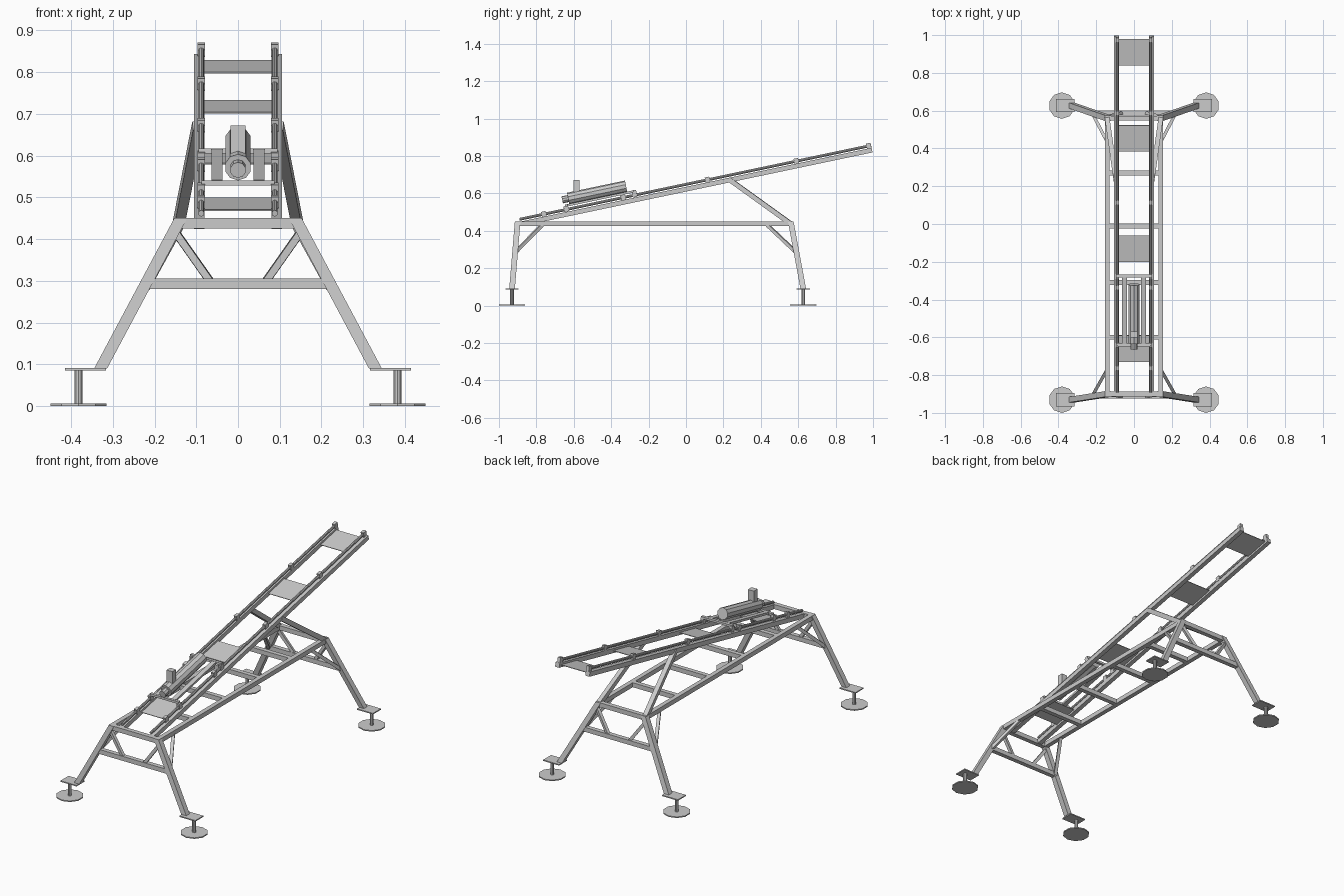
import bpy, bmesh, math
from mathutils import Vector

if "Cube" in bpy.data.objects:
    bpy.data.objects.remove(bpy.data.objects["Cube"])

metal = bpy.data.materials.new("grey metal")
metal.diffuse_color = (0.6, 0.6, 0.6, 1)
metal.use_nodes = True
metal.node_tree.nodes["Principled BSDF"].inputs["Base Color"].default_value = metal.diffuse_color


def sweep(name, p, q, w, h, sides=4, level=False):
    """Bar from p to q; level=True keeps both end cuts horizontal."""
    p, q = Vector(p), Vector(q)
    d = (q - p).normalized()
    if level:
        u, v = Vector((1, 0, 0)), Vector((0, 1, 0))
    else:
        u = d.cross(Vector((0, 0, 1)))
        u = u.normalized() if u.length > 1e-4 else Vector((1, 0, 0))
        v = u.cross(d)
    if sides == 4:
        sec = [(-w / 2, -h / 2), (w / 2, -h / 2), (w / 2, h / 2), (-w / 2, h / 2)]
    else:
        sec = [(w / 2 * math.sin(2 * math.pi * i / sides),
                h / 2 * math.cos(2 * math.pi * i / sides)) for i in range(sides)]
    bm = bmesh.new()
    a = [bm.verts.new(p + u * x + v * y) for x, y in sec]
    b = [bm.verts.new(q + u * x + v * y) for x, y in sec]
    bm.faces.new(a)
    bm.faces.new(b)
    for i in range(sides):
        j = (i + 1) % sides
        bm.faces.new((a[i], a[j], b[j], b[i]))
    bmesh.ops.recalc_face_normals(bm, faces=bm.faces)
    me = bpy.data.meshes.new(name)
    bm.to_mesh(me)
    bm.free()
    me.materials.append(metal)
    ob = bpy.data.objects.new(name, me)
    bpy.context.collection.objects.link(ob)
    return ob


def track(x, y, h=0.0):
    """Point on the inclined track at y, raised by h."""
    return (x, y, 0.83 + (y - 0.99) * 0.21 + h)


T = 0.025      # main tube size
X = 0.142      # table rail position
Z = 0.4375     # table rail height
ROD = 0.026    # guide rod height above track beam
BAR = 0.047    # carriage height above track beam

# Table: long rails and rungs
for s in (-1, 1):
    sweep("table_rail", (s * X, -0.91, Z), (s * X, 0.573, Z), T, T)
for y in (-0.9, -0.6, -0.31, -0.01, 0.27, 0.56):
    sweep("table_rung", (-X, y, Z), (X, y, Z), T, T)

# Leg frames: top y, foot y, lower beam y, side brace y on the rail
for end, yt, yf, yb, yr in (("front", -0.9, -0.93, -0.912, -0.77),
                            ("rear", 0.56, 0.627, 0.588, 0.435)):
    sweep(end + "_lower_beam", (-0.217, yb, 0.2925), (0.217, yb, 0.2925), T, T)
    for s in (-1, 1):
        sweep(end + "_leg", (s * 0.137, yt, 0.45), (s * 0.329, yf, 0.09),
              0.031, 0.03, level=True)
        sweep(end + "_diagonal", (s * 0.152, yt + (yb - yt) * 0.2, 0.42),
              (s * 0.064, yb, 0.295), 0.017, 0.017)
        sweep(end + "_side_brace", (s * 0.222, yb, 0.285), (s * X, yr, 0.43),
              0.017, 0.017)
        # Foot: top plate, post and ten-sided pad
        sweep(end + "_foot_plate", (s * 0.365, yf, 0.085), (s * 0.365, yf, 0.091),
              0.098, 0.07, level=True)
        sweep(end + "_foot_post", (s * 0.382, yf, 0.005), (s * 0.382, yf, 0.086),
              0.02, 0.02, 10, level=True)
        sweep(end + "_foot_pad", (s * 0.382, yf, 0), (s * 0.382, yf, 0.006),
              0.14, 0.14, 10, level=True)

# Inclined track: beams, guide rods, clamps and rear struts
for s in (-1, 1):
    sweep("track_beam", track(s * 0.093, -0.885), track(s * 0.093, 0.995), T, T)
    sweep("guide_rod", track(s * 0.088, -0.89, ROD), track(s * 0.088, 0.99, ROD),
          0.015, 0.015, 10)
    for y in (-0.76, -0.335, 0.115, 0.59, 0.977):
        sweep("rod_clamp", track(s * 0.088, y - 0.012, ROD),
              track(s * 0.088, y + 0.012, ROD), 0.017, 0.03)
    sweep("track_strut", (s * X, 0.56, Z), track(s * 0.096, 0.235), T, T)

# Thin plates joining the track beams
for y in (0.91, 0.453, -0.13, -0.66):
    sweep("track_plate", track(0, y - 0.07), track(0, y + 0.07), 0.164, 0.003)

# Carriage riding on the rods
for y, w in ((-0.64, 0.088), (-0.275, 0.095)):
    sweep("carriage_bar", track(-w, y, BAR), track(w, y, BAR), 0.016, 0.012)
    for s in (-1, 1):
        sweep("carriage_slider", track(s * 0.088, y - 0.012, ROD + 0.004),
              track(s * 0.088, y + 0.012, ROD + 0.004), 0.017, 0.03)
for s in (-1, 1):
    sweep("carriage_rail", track(s * 0.05, -0.635, BAR), track(s * 0.05, -0.28, BAR),
          0.026, 0.012)

# Motor with nose and upright box
AX = 0.082
sweep("motor_body", track(0, -0.63, AX), track(0, -0.32, AX), 0.064, 0.064, 10)
sweep("motor_nose", track(0, -0.662, AX), track(0, -0.62, AX), 0.038, 0.038, 10)
sweep("motor_box", (0, -0.585, 0.585), (0, -0.585, 0.672), 0.036, 0.032, level=True)
